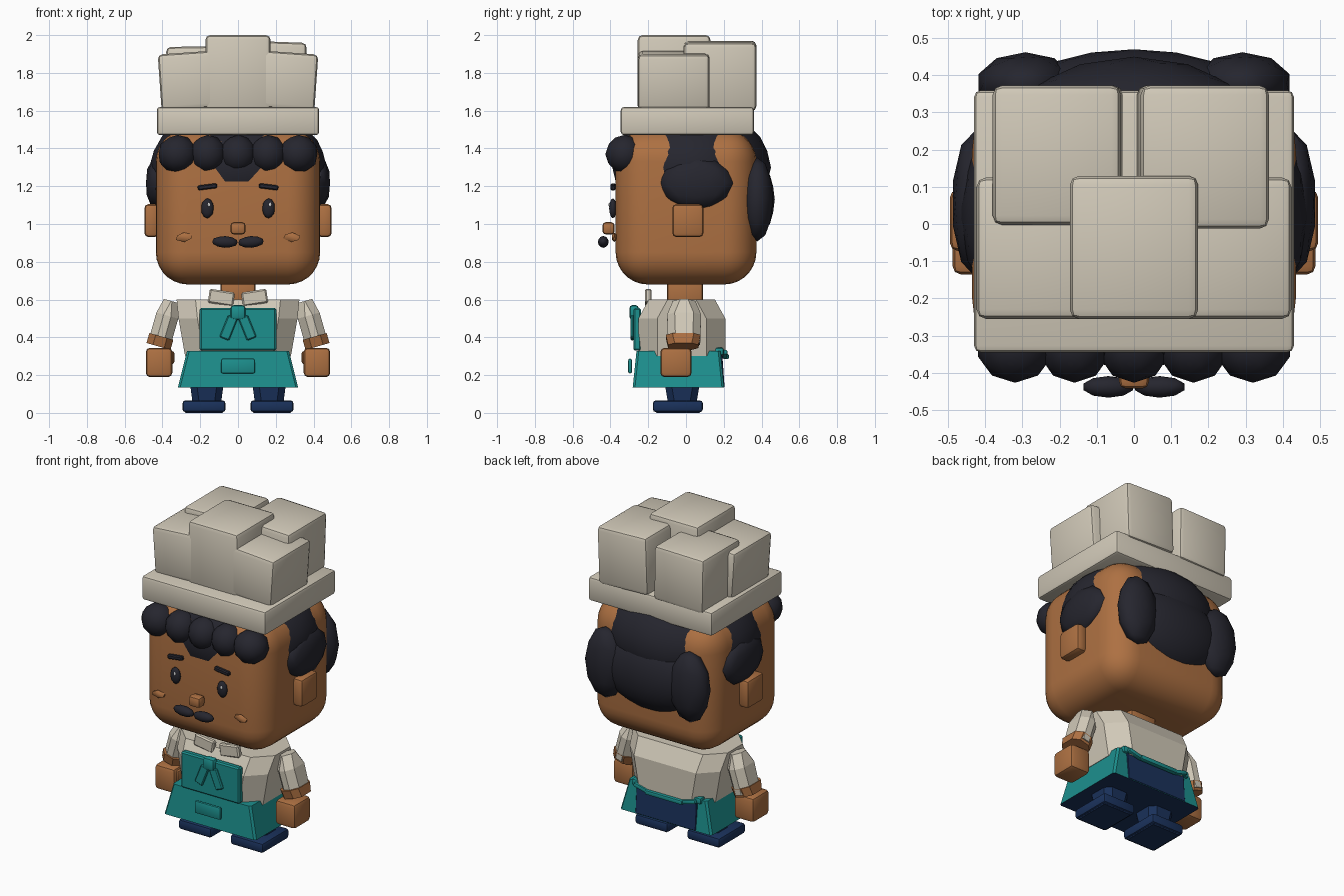
import bpy, bmesh
from math import radians
from mathutils import Vector, Matrix, Euler

cube = bpy.data.objects.get("Cube")
if cube:
    bpy.data.objects.remove(cube)


def material(name, r, g, b):
    col = [(c / 255) ** 2.2 for c in (r, g, b)] + [1]
    m = bpy.data.materials.new(name)
    m.use_nodes = True
    m.diffuse_color = col
    m.node_tree.nodes["Principled BSDF"].inputs["Base Color"].default_value = col
    return m


cream = material("cream cloth", 208, 200, 183)
skin = material("brown skin", 172, 112, 68)
hair = material("black hair", 42, 42, 50)
teal = material("teal apron", 34, 142, 140)
navy = material("navy trousers", 32, 53, 92)
white = material("white glint", 235, 235, 235)


def finish(name, bm, mats, loc=(0, 0, 0), rot=(0, 0, 0), angle=35):
    bmesh.ops.recalc_face_normals(bm, faces=bm.faces)
    me = bpy.data.meshes.new(name)
    bm.to_mesh(me)
    bm.free()
    ob = bpy.data.objects.new(name, me)
    for m in mats:
        me.materials.append(m)
    ob.location = loc
    ob.rotation_euler = [radians(a) for a in rot]
    bpy.context.collection.objects.link(ob)
    bpy.ops.object.select_all(action="DESELECT")
    ob.select_set(True)
    bpy.context.view_layer.objects.active = ob
    bpy.ops.object.shade_smooth_by_angle(angle=radians(angle))
    return ob


def box(name, loc, size, mat, bevel=0.02, seg=2, rot=(0, 0, 0)):
    bm = bmesh.new()
    bmesh.ops.create_cube(bm, size=1)
    bmesh.ops.scale(bm, vec=size, verts=bm.verts)
    if bevel:
        bmesh.ops.bevel(bm, geom=bm.edges[:], offset=bevel, segments=seg,
                        profile=0.5, affect="EDGES")
    return finish(name, bm, [mat], loc, rot)


def blob(name, loc, radii, mat, level=2, rot=(0, 0, 0)):
    bm = bmesh.new()
    bmesh.ops.create_icosphere(bm, subdivisions=level, radius=1)
    bmesh.ops.scale(bm, vec=radii, verts=bm.verts)
    return finish(name, bm, [mat], loc, rot, 45)


def loft(name, rings, chamfer, mats, loc=(0, 0, 0), rot=(0, 0, 0)):
    """Stack of chamfered rectangles, each (z, half x, half y)."""
    bm = bmesh.new()
    loops = []
    for z, hx, hy in rings:
        a, b = hx - chamfer, hy - chamfer
        pts = [(a, -hy), (hx, -b), (hx, b), (a, hy),
               (-a, hy), (-hx, b), (-hx, -b), (-a, -hy)]
        loops.append([bm.verts.new((x, y, z)) for x, y in pts])
    for low, high in zip(loops, loops[1:]):
        for i in range(8):
            j = (i + 1) % 8
            bm.faces.new((low[i], low[j], high[j], high[i]))
    bm.faces.new(loops[0])
    bm.faces.new(loops[-1])
    bmesh.ops.recalc_face_normals(bm, faces=bm.faces)
    # undersides take the last material
    for f in bm.faces:
        if f.normal.z < -0.9:
            f.material_index = len(mats) - 1
    return finish(name, bm, mats, loc, rot, 12)


# Head and neck
box("head", (0, 0, 1.09), (0.87, 0.745, 0.82), skin, 0.17, 7)
box("neck", (0, -0.005, 0.64), (0.185, 0.19, 0.16), skin, 0.02)
box("nose", (0, -0.41, 0.977), (0.08, 0.065, 0.065), skin, 0.018)

# Hair
blob("hair_cap", (0, 0.03, 1.3), (0.47, 0.42, 0.32), hair, 3)
blob("hair_back", (0, 0.29, 1.13), (0.37, 0.18, 0.25), hair, 3)
for i in range(-2, 3):
    size = 0.105 if abs(i) == 2 else 0.098
    blob("fringe_curl", (i * 0.16, -0.325, 1.37), (size, 0.102, 0.102), hair)

# Tall hat
box("hat_band", (0, 0.007, 1.545), (0.86, 0.705, 0.15), cream, 0.018)
box("hat_puff_front", (0, -0.063, 1.8), (0.345, 0.385, 0.4), cream, 0.025)
box("hat_puff_back_right", (-0.205, 0.185, 1.77), (0.345, 0.375, 0.34), cream, 0.025, rot=(0, -1, 0))
box("hat_puff_back_left", (0.185, 0.18, 1.785), (0.345, 0.385, 0.36), cream, 0.025, rot=(0, 2, 0))

# Torso, apron and trousers
loft("shirt", [(0.3, 0.28, 0.23), (0.5, 0.315, 0.23), (0.6, 0.325, 0.175)],
     0.1, [cream], (0, -0.022, 0))
loft("apron_skirt", [(0.135, 0.318, 0.242), (0.328, 0.27, 0.222)],
     0.012, [teal, navy], (0, -0.04, 0))
box("trouser_back", (0, 0.188, 0.225), (0.42, 0.02, 0.18), navy, 0.004, 1, (4, 0, 0))
box("apron_bib", (0, -0.258, 0.442), (0.405, 0.04, 0.225), teal, 0.008, 1)
box("apron_pocket", (0, -0.296, 0.248), (0.18, 0.02, 0.078), teal, 0.009)
box("apron_tie", (0, 0.212, 0.298), (0.26, 0.03, 0.028), teal, 0.008)
box("scarf_knot", (0, -0.275, 0.532), (0.08, 0.05, 0.078), teal, 0.018)

for side, s in (("left", 1), ("right", -1)):
    # Face
    blob("eye_" + side, (s * 0.162, -0.387, 1.083), (0.034, 0.02, 0.053), hair)
    blob("eye_glint_" + side, (s * 0.162 + 0.008, -0.406, 1.102), (0.007, 0.004, 0.011), white)
    box("eyebrow_" + side, (s * 0.162, -0.386, 1.197), (0.103, 0.026, 0.026), hair, 0.006, 1, (0, s * 7, 0))
    blob("moustache_" + side, (s * 0.069, -0.438, 0.905), (0.07, 0.029, 0.031), hair, 2, (0, s * -3, 0))
    blob("cheek_" + side, (s * 0.285, -0.379, 0.93), (0.05, 0.015, 0.025), skin, 1, (0, s * 5, 0))
    box("ear_" + side, (s * 0.458, 0.01, 1.018), (0.075, 0.165, 0.175), skin, 0.022)

    # Hair and hat sides
    blob("hair_side_" + side, (s * 0.428, 0.055, 1.217), (0.062, 0.195, 0.142), hair)
    blob("hair_corner_" + side, (s * 0.292, 0.378, 1.13), (0.132, 0.084, 0.222), hair)
    box("hat_puff_side_" + side, (s * 0.235, -0.065, 1.76), (0.36, 0.38, 0.3), cream, 0.025, rot=(0, s * 4, 0))

    # Collar, scarf tails and apron knots
    box("collar_" + side, (s * 0.088, -0.2, 0.61), (0.135, 0.035, 0.075), cream, 0.008, 1, (0, s * -9, 0))
    box("scarf_tail_" + side, (s * 0.05, -0.284, 0.45), (0.055, 0.018, 0.125), teal, 0.006, 1, (0, s * -22, 0))
    box("tie_end_" + side, (s * 0.165, 0.205, 0.31), (0.1, 0.028, 0.026), teal, 0.008, 2, (0, s * -14, 0))
    box("tie_knot_" + side, (s * 0.215, 0.175, 0.325), (0.05, 0.05, 0.04), teal, 0.01)

    # Arms
    tilt = (0, s * -16, 0)
    loft("sleeve_" + side, [(-0.235, 0.06, 0.085), (-0.08, 0.06, 0.09), (0, 0.042, 0.06)],
         0.04, [cream], (s * 0.352, -0.01, 0.592), tilt)
    loft("forearm_" + side, [(-0.25, 0.066, 0.08), (-0.195, 0.066, 0.092)],
         0.035, [skin], (s * 0.352, -0.015, 0.592), tilt)
    box("hand_" + side, (s * 0.418, -0.053, 0.267), (0.14, 0.165, 0.155), skin, 0.022)
    box("thumb_" + side, (s * 0.357, -0.085, 0.293), (0.04, 0.055, 0.07), skin, 0.013)

    # Legs and shoes
    loft("leg_" + side, [(0.05, 0.075, 0.075), (0.2, 0.095, 0.1)], 0.035, [navy], (s * 0.165, -0.02, 0))
    box("shoe_" + side, (s * 0.18, -0.043, 0.035), (0.228, 0.265, 0.062), navy, 0.016)
    box("shoe_sole_" + side, (s * 0.18, -0.043, 0.01), (0.2, 0.235, 0.02), navy, 0.004, 1)
